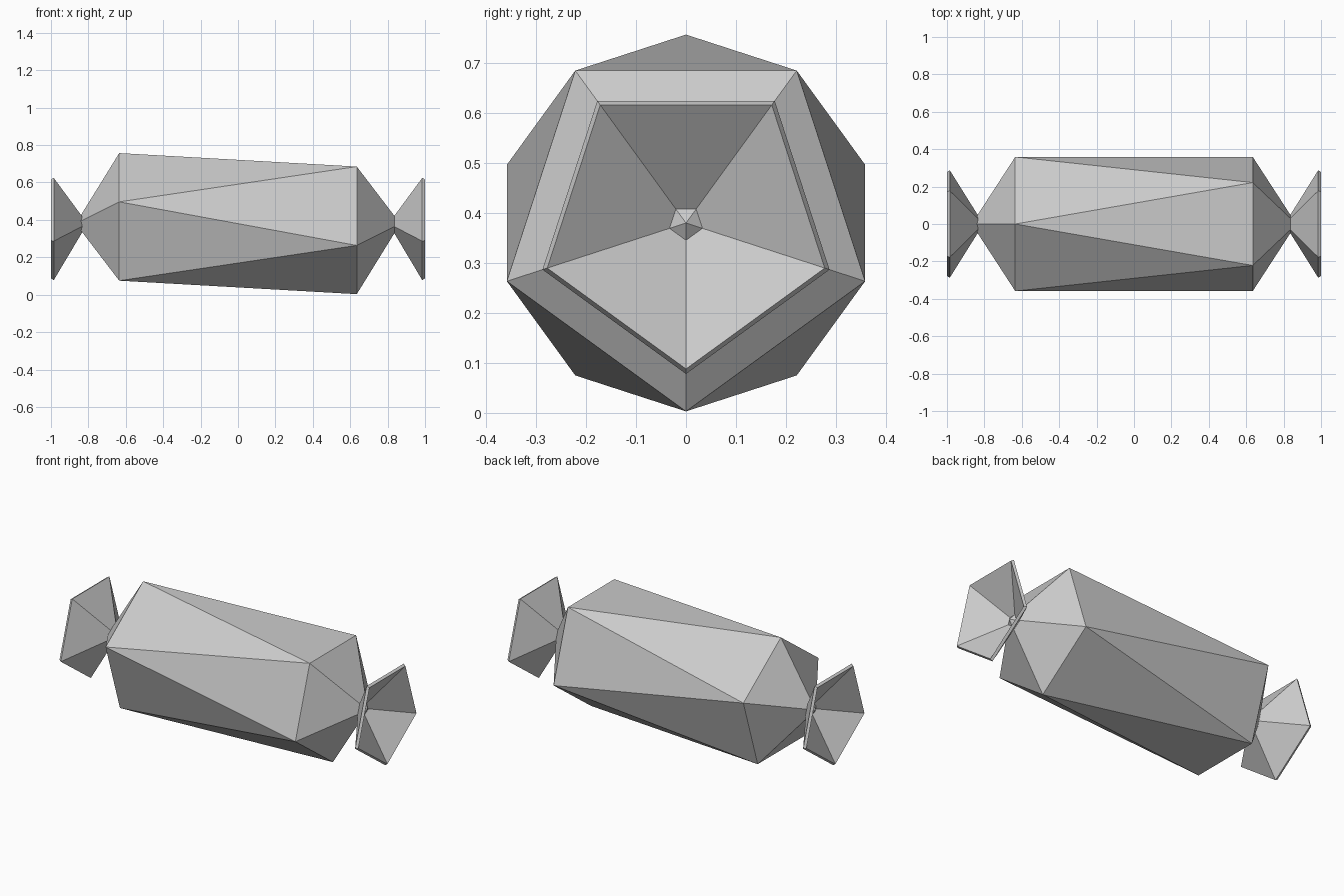
import bpy, bmesh, math

if "Cube" in bpy.data.objects:
    bpy.data.objects.remove(bpy.data.objects["Cube"])

CZ = 0.38      # height of the sweet's long axis
SIDES = 5


def ring(bm, x, r, start):
    """Pentagon of vertices around the long axis, first corner at angle start."""
    return [bm.verts.new((x, r * math.cos(start + i * math.tau / SIDES),
                          CZ + r * math.sin(start + i * math.tau / SIDES)))
            for i in range(SIDES)]


def fan(bm, verts, x):
    """Close a ring to a point on the axis."""
    tip = bm.verts.new((x, 0, CZ))
    for i in range(SIDES):
        bm.faces.new((verts[i], verts[(i + 1) % SIDES], tip))


def finish(bm, name):
    bmesh.ops.recalc_face_normals(bm, faces=bm.faces[:])
    mesh = bpy.data.meshes.new(name)
    bm.to_mesh(mesh)
    bm.free()
    obj = bpy.data.objects.new(name, mesh)
    bpy.context.collection.objects.link(obj)
    return obj


DOWN = -math.pi / 2

# Sweet body: twisted pentagonal antiprism with pointed ends
bm = bmesh.new()
right = ring(bm, 0.635, 0.377, DOWN)
left = ring(bm, -0.635, 0.377, DOWN + math.pi / SIDES)
for i in range(SIDES):
    j = (i + 1) % SIDES
    bm.faces.new((right[i], right[j], left[i]))
    bm.faces.new((left[i], right[j], left[j]))
fan(bm, right, 0.868)
fan(bm, left, -0.868)
finish(bm, "sweet_body")

# Flared wrapper ends: thin hollow pentagonal cones
for side, name in ((1, "wrapper_end_right"), (-1, "wrapper_end_left")):
    bm = bmesh.new()
    outer = ring(bm, side * 0.985, 0.302, DOWN)
    inner = ring(bm, side * 1.0, 0.292, DOWN)
    for i in range(SIDES):
        j = (i + 1) % SIDES
        bm.faces.new((outer[i], outer[j], inner[j], inner[i]))
    fan(bm, outer, side * 0.805)
    fan(bm, inner, side * 0.826)
    finish(bm, name)
